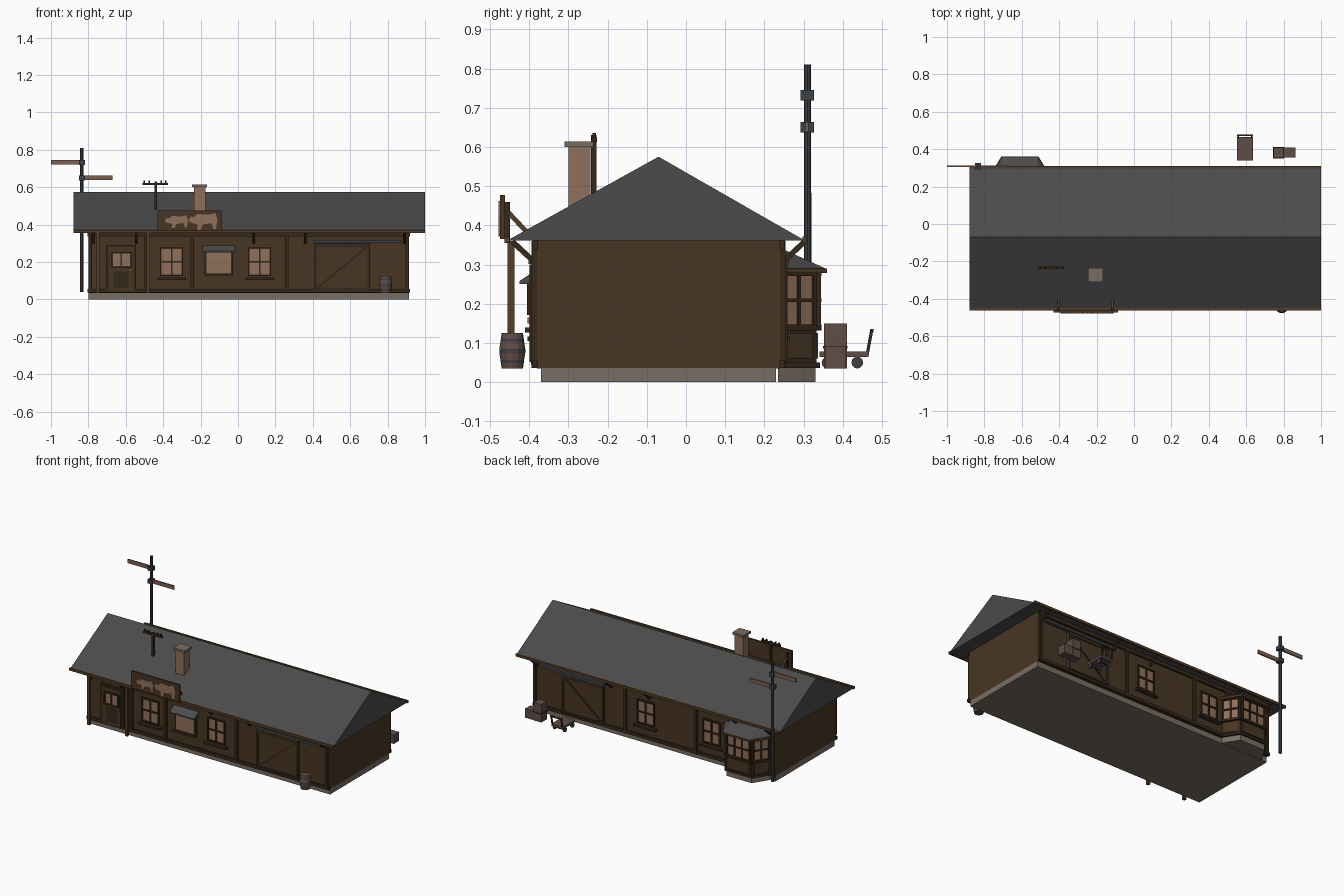
import bpy, bmesh, math
from mathutils import Matrix, Vector

cube = bpy.data.objects.get("Cube")
if cube:
    bpy.data.objects.remove(cube)


def material(name, *rgb):
    m = bpy.data.materials.new(name)
    m.use_nodes = True
    m.diffuse_color = (*rgb, 1)
    m.node_tree.nodes["Principled BSDF"].inputs["Base Color"].default_value = (*rgb, 1)
    return m


wall = material("brown_boards", .066, .036, .017)
trim = material("dark_trim", .036, .021, .011)
fascia_mat = material("eave_wood", .085, .047, .02)
slate = material("roof_grey", .07, .07, .07)
stone = material("pale_stone", .19, .158, .125)
tan = material("tan", .28, .165, .105)
arm_wood = material("weathered_wood", .2, .118, .08)
crate_wood = material("barrel_wood", .115, .075, .062)
metal = material("dark_metal", .048, .052, .057)


def finish(name, bm, mats):
    bmesh.ops.recalc_face_normals(bm, faces=bm.faces)
    me = bpy.data.meshes.new(name)
    bm.to_mesh(me)
    bm.free()
    for m in mats:
        me.materials.append(m)
    ob = bpy.data.objects.new(name, me)
    bpy.context.collection.objects.link(ob)
    return ob


def boxes(name, items, matrix=Matrix()):
    """One object from boxes given as (x0, x1, y0, y1, z0, z1, material)."""
    bm, mats = bmesh.new(), []
    for x0, x1, y0, y1, z0, z1, m in items:
        if m not in mats:
            mats.append(m)
        place = Matrix.Translation(((x0 + x1) / 2, (y0 + y1) / 2, (z0 + z1) / 2))
        size = Matrix.Diagonal((x1 - x0, y1 - y0, z1 - z0, 1))
        old = set(bm.faces)
        bmesh.ops.create_cube(bm, size=1, matrix=matrix @ place @ size)
        for f in set(bm.faces) - old:
            f.material_index = mats.index(m)
    return finish(name, bm, mats)


def beam(name, a, b, w, mat, matrix=Matrix()):
    a, b = Vector(a), Vector(b)
    d = b - a
    turn = d.to_track_quat('Z', 'Y').to_matrix().to_4x4()
    h, w = d.length / 2, w / 2
    return boxes(name, [(-w, w, -w, w, -h, h, mat)], matrix @ Matrix.Translation((a + b) / 2) @ turn)


def prism(name, outline, direction, mat):
    bm = bmesh.new()
    f = bm.faces.new([bm.verts.new(p) for p in outline])
    new = bmesh.ops.extrude_face_region(bm, geom=[f])["geom"]
    bmesh.ops.translate(bm, vec=direction, verts=[v for v in new if isinstance(v, bmesh.types.BMVert)])
    return finish(name, bm, [mat])


def lathe(name, profile, sides, loc, mats, banded=()):
    bm = bmesh.new()
    rings = [[bm.verts.new((r * math.cos(t), r * math.sin(t), z))
              for t in (2 * math.pi * i / sides for i in range(sides))] for r, z in profile]
    for k in range(len(rings) - 1):
        for i in range(sides):
            j = (i + 1) % sides
            f = bm.faces.new((rings[k][i], rings[k][j], rings[k + 1][j], rings[k + 1][i]))
            f.material_index = int(k in banded)
    bm.faces.new(rings[0])
    bm.faces.new(rings[-1])
    ob = finish(name, bm, mats)
    ob.location = loc
    return ob


def window(name, matrix, u0, u1, z0, z1, cols=2, rows=2, sill=True, w=.008):
    """Glass, frame and bars; outward is local -y."""
    items = [(u0, u1, -.004, .002, z0, z1, tan)]
    for i in range(cols + 1):
        u = u0 + (u1 - u0) * i / cols
        items.append((u - w / 2, u + w / 2, -.011, .002, z0, z1, trim))
    for i in range(rows + 1):
        z = z0 + (z1 - z0) * i / rows
        items.append((u0 - w / 2, u1 + w / 2, -.012, .002, z - w / 2, z + w / 2, trim))
    if sill:
        items.append((u0 - .02, u1 + .02, -.024, .002, z0 - .025, z0 - .013, trim))
    return boxes(name, items, matrix)


# Main body and roof
boxes("foundation", [(-.8, .915, -.37, .23, 0, .036, stone)])
boxes("walls", [(-.8, .915, -.38, .24, .035, .361, wall)])
prism("roof", [(-.88, -.455, .362), (-.88, -.07, .575), (-.88, .302, .362)], (1.88, 0, 0), slate)
boxes("eave_fascia", [(-.88, 1, -.463, -.45, .355, .371, fascia_mat),
                      (-.88, 1, .297, .309, .355, .371, fascia_mat)])

front = Matrix.Translation((0, -.38, 0))
back = Matrix.Translation((0, .24, 0)) @ Matrix.Rotation(math.pi, 4, 'Z')

# Fittings shared by both long walls (local u runs the other way on the back)
for side, m, s in (("front", front, 1), ("back", back, -1)):
    def span(a, b):
        return (a, b) if s > 0 else (-b, -a)
    strips = [(*span(-.805, .92), -.012, .002, .036, .056, trim),
              (*span(-.805, .92), -.012, .002, .338, .361, trim)]
    for x in (-.79, -.49, -.245, .26, .905):
        strips.append((*span(x - .009, x + .009), -.014, .002, .036, .36, trim))
    boxes(side + "_trim", strips, m)
    for n, x in (("left", .115), ("right", -.355)):
        window(f"{side}_window_{n}", m, *span(x - .058, x + .058), .13, .275)
    # Sliding door with rail and diagonal brace
    door = [(*span(.41, .705), -.014, .002, .052, .29, wall),
            (*span(.40, .87), -.022, .002, .302, .318, metal)]
    for a, b, c, d in ((.41, .422, .052, .29), (.693, .705, .052, .29),
                       (.41, .705, .052, .064), (.41, .705, .278, .3)):
        door.append((*span(a, b), -.019, .002, c, d, trim))
    boxes(side + "_sliding_door", door, m)
    beam(side + "_door_brace", (s * .42, -.013, .06), (s * .695, -.013, .285), .012, trim, m)
    # Slanted eave brackets
    for i, x in enumerate((-.775, -.545, .085, .36, .89)):
        beam(f"{side}_bracket_{i}", (s * x, -.005, .305), (s * x, -.062, .358), .014, trim, m)

# Front entrance, counter window and porch posts
boxes("entrance_door", [(-.705, -.545, -.012, .002, .037, .292, trim),
                        (-.69, -.56, -.015, .002, .045, .28, wall),
                        (-.665, -.585, -.017, .002, .06, .15, trim),
                        (-.58, -.57, -.024, .002, .15, .165, tan)], front)
window("entrance_door_window", front @ Matrix.Translation((0, -.014, 0)), -.672, -.574, .175, .25, 2, 1, False)
boxes("counter_window", [(-.178, -.028, -.009, .002, .13, .255, trim),
                         (-.168, -.038, -.013, .002, .14, .25, tan),
                         (-.18, -.026, -.03, .002, .127, .14, trim)], front)
prism("counter_awning", [(-.19, -.38, .288), (-.19, -.425, .258), (-.19, -.425, .25), (-.19, -.38, .25)],
      (.175, 0, 0), slate)
for i, x in enumerate((-.75, -.48)):
    boxes(f"porch_post_{i}", [(x - .009, x + .009, -.455, -.437, .035, .36, fascia_mat)])

# Roof sign with a pair of animal shapes
boxes("sign_board", [(-.43, -.085, -.474, -.462, .365, .477, wall),
                     (-.411, -.398, -.462, -.449, .355, .46, trim),
                     (-.122, -.109, -.462, -.449, .355, .46, trim)])
for i, x in enumerate((-.404, -.116)):
    beam(f"sign_brace_{i}", (x, -.455, .435), (x, -.405, .382), .012, fascia_mat)
shape = [(0, .55), (.08, .8), (.2, .75), (.3, .95), (.7, .9), (.93, 1), (1, .6), (.95, .05), (.85, .05),
         (.8, .4), (.5, .32), (.42, 0), (.32, 0), (.3, .35), (.12, .4)]
for i, (x, z, w, h) in enumerate(((-.265, .372, .155, .09), (-.392, .382, .125, .068))):
    prism(f"sign_animal_{i}", [(x + u * w, -.474, z + v * h) for u, v in shape], (0, -.004, 0), tan)

# Chimney and roof-top wire post
boxes("chimney", [(-.235, -.175, -.3, -.243, .42, .602, tan), (-.245, -.165, -.31, -.236, .6, .614, stone)])
wires = [(-.447, -.433, -.242, -.228, .46, .63, trim), (-.51, -.375, -.241, -.227, .612, .624, trim)]
for x in (-.5, -.475, -.41, -.385):
    wires.append((x - .004, x + .004, -.238, -.23, .622, .636, trim))
boxes("wire_post", wires)

# Bay window on the back
cx = -.61


def plan(inner, outer, y, z):
    return [(cx - inner, .235, z), (cx + inner, .235, z), (cx + outer, y, z), (cx - outer, y, z)]


prism("bay_foundation", plan(.15, .09, .33, 0), (0, 0, .036), stone)
bay = plan(.155, .092, .333, .036)
prism("bay_walls", bay, (0, 0, .245), trim)
prism("bay_eave", plan(.175, .1, .36, .278), (0, 0, .012), fascia_mat)
bm = bmesh.new()
for p in plan(.17, .096, .356, .29) + [(cx - .09, .235, .345), (cx + .09, .235, .345)]:
    bm.verts.new(p)
bmesh.ops.convex_hull(bm, input=bm.verts)
finish("bay_roof", bm, [slate])
for i in (1, 2, 3):
    a, b = Vector(bay[i]), Vector(bay[(i + 1) % 4])
    d = b - a
    m = Matrix.Translation((a.x, a.y, 0)) @ Matrix.Rotation(math.atan2(d.y, d.x), 4, 'Z')
    window(f"bay_window_{i}", m, .012, d.length - .012, .143, .275, 3 if i == 2 else 2, 2, False)
    boxes(f"bay_panel_{i}", [(.015, d.length - .015, -.004, .002, .06, .125, wall),
                             (-.003, d.length + .003, -.009, .002, .036, .05, trim),
                             (-.004, d.length + .004, -.013, .002, .132, .142, trim)], m)

# Signal mast
lathe("signal_mast", [(.01, .04), (.009, .81)], 8, (-.835, .31, 0), [metal])
boxes("signal_arms", [(-1, -.835, .304, .312, .722, .747, arm_wood), (-.835, -.67, .304, .312, .638, .663, arm_wood),
                      (-.851, -.819, .292, .326, .719, .745, metal), (-.851, -.819, .292, .326, .637, .663, metal)])

# Barrel
barrel = [(.028, 0), (.03, .014), (.031, .022), (.034, .04), (.034, .05), (.031, .068), (.03, .076), (.028, .09)]
lathe("barrel", barrel, 14, (.79, -.443, .035), [crate_wood, metal], (1, 3, 5))

# Crates and luggage cart
boxes("crates", [(.745, .8, .352, .41, .035, .15, crate_wood), (.742, .803, .35, .412, .086, .092, trim),
                 (.803, .863, .355, .408, .035, .092, crate_wood)])
boxes("cart_bed", [(.552, .635, .34, .465, .064, .078, crate_wood), (.56, .627, .357, .365, .046, .064, trim),
                   (.56, .627, .432, .44, .046, .064, trim)])
for i, x in enumerate((.558, .629)):
    beam(f"cart_handle_{i}", (x, .462, .07), (x, .474, .135), .008, trim)
    for j, y in enumerate((.361, .437)):
        wheel = lathe(f"cart_wheel_{i}_{j}", [(.015, -.005), (.015, .005)], 12, (x, y, .05), [metal])
        wheel.rotation_euler.y = math.pi / 2
beam("cart_handle_bar", (.55, .474, .132), (.637, .474, .132), .008, trim)
